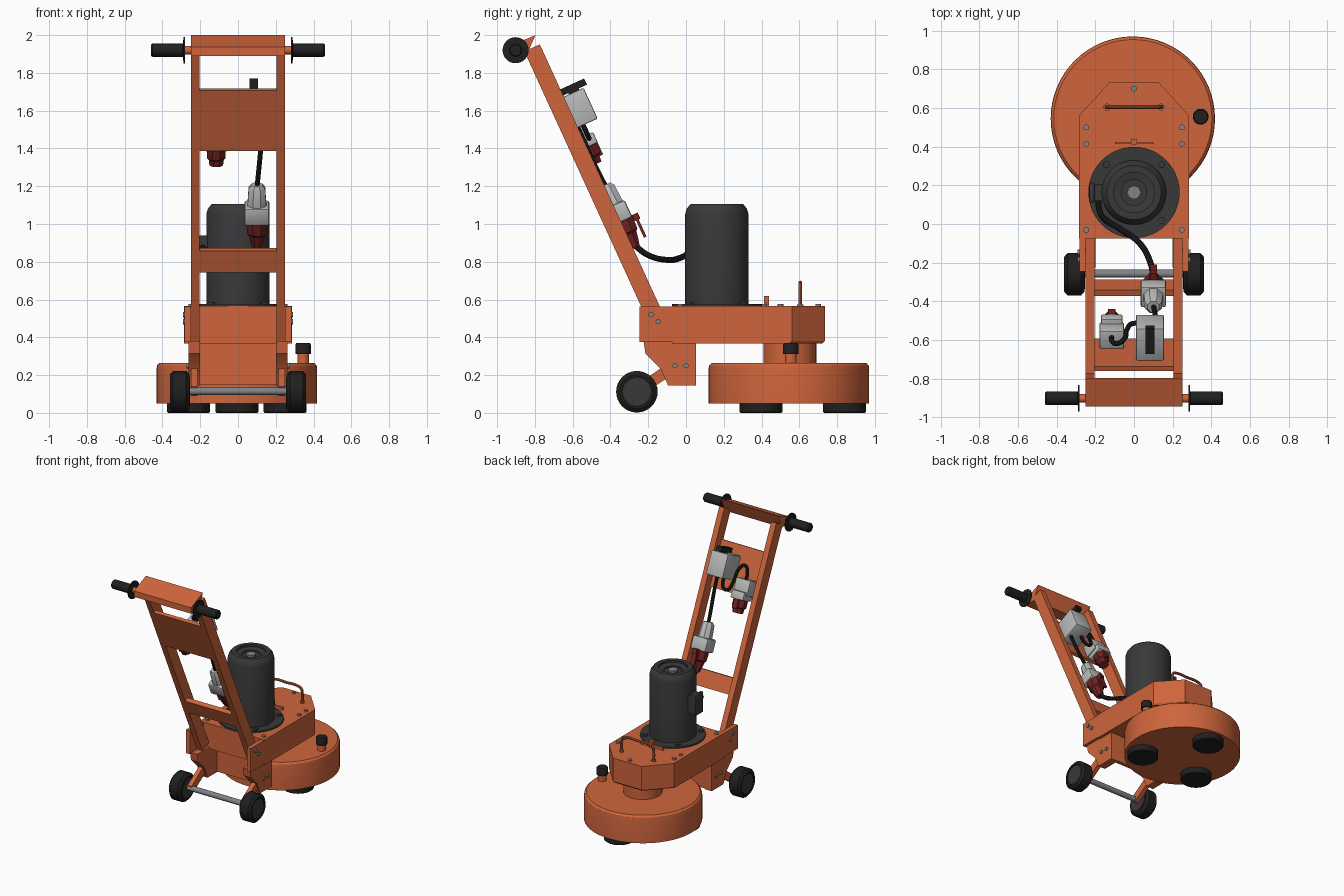
import bpy, bmesh, math
from mathutils import Vector

if "Cube" in bpy.data.objects:
    bpy.data.objects.remove(bpy.data.objects["Cube"])


def material(name, rgb):
    m = bpy.data.materials.new(name)
    m.diffuse_color = (*rgb, 1)
    m.use_nodes = True
    m.node_tree.nodes["Principled BSDF"].inputs["Base Color"].default_value = m.diffuse_color
    return m


ORANGE = material("orange_paint", (0.62, 0.13, 0.045))
MOTOR = material("dark_grey", (0.04, 0.04, 0.042))
BLACK = material("black_rubber", (0.014, 0.014, 0.015))
GREY = material("light_grey", (0.48, 0.49, 0.49))
RED = material("dark_red", (0.17, 0.016, 0.016))
STEEL = material("steel", (0.22, 0.23, 0.24))


def finish(name, bm, mat, bevel=0):
    bmesh.ops.recalc_face_normals(bm, faces=bm.faces)
    if bevel:
        bmesh.ops.bevel(bm, geom=bm.edges[:], offset=bevel, segments=2, profile=0.5, affect='EDGES')
    me = bpy.data.meshes.new(name)
    bm.to_mesh(me)
    bm.free()
    me.materials.append(mat)
    ob = bpy.data.objects.new(name, me)
    bpy.context.collection.objects.link(ob)
    smooth(ob)
    return ob


def smooth(ob):
    bpy.ops.object.select_all(action='DESELECT')
    ob.select_set(True)
    bpy.context.view_layer.objects.active = ob
    bpy.ops.object.shade_smooth_by_angle(angle=math.radians(32))


def loft(name, rings, mat, bevel=0):
    """Skin a list of equal-length point rings and cap both ends."""
    bm = bmesh.new()
    vs = [[bm.verts.new(p) for p in r] for r in rings]
    n = len(vs[0])
    for a, b in zip(vs, vs[1:]):
        for i in range(n):
            bm.faces.new((a[i], a[(i + 1) % n], b[(i + 1) % n], b[i]))
    bm.faces.new(vs[0])
    bm.faces.new(vs[-1])
    return finish(name, bm, mat, bevel)


def lathe(name, profile, origin, mat, axis=(0, 0, 1), seg=48):
    """Revolve (radius, height) points around an axis."""
    q = Vector((0, 0, 1)).rotation_difference(Vector(axis))
    o = Vector(origin)
    rings = [[o + q @ Vector((r * math.cos(2 * math.pi * i / seg), r * math.sin(2 * math.pi * i / seg), h))
              for i in range(seg)] for r, h in profile]
    return loft(name, rings, mat)


def cyl(name, r, h0, h1, origin, mat, axis=(0, 0, 1), seg=32):
    return lathe(name, [(r, h0), (r, h1)], origin, mat, axis, seg)


def box(name, x, y, z, mat, bevel=0):
    return loft(name, [[(a, y[0], z[0]), (a, y[1], z[0]), (a, y[1], z[1]), (a, y[0], z[1])] for a in x], mat, bevel)


def side_plate(name, pts, x0, x1, mat):
    return loft(name, [[(x, y, z) for y, z in pts] for x in (x0, x1)], mat)


# Leaning handle frame: s runs up the rails, m stands off toward the motor
TILT = math.radians(24.6)
UP = Vector((0, -math.sin(TILT), math.cos(TILT)))
OUT = Vector((0, math.cos(TILT), math.sin(TILT)))


def H(x, s, m):
    return Vector((x, -0.137, 0.56)) + UP * s + OUT * m


def hbox(name, x, s, m, mat, bevel=0):
    return loft(name, [[H(a, s[0], m[0]), H(a, s[1], m[0]), H(a, s[1], m[1]), H(a, s[0], m[1])] for a in x], mat, bevel)


def tube(name, pts, r, mat, spline='BEZIER'):
    cu = bpy.data.curves.new(name, 'CURVE')
    cu.dimensions = '3D'
    cu.bevel_depth, cu.bevel_resolution, cu.resolution_u = r, 3, 8
    cu.use_fill_caps = True
    sp = cu.splines.new('BEZIER')
    sp.bezier_points.add(len(pts) - 1)
    for b, p in zip(sp.bezier_points, pts):
        b.co = p
        b.handle_left_type = b.handle_right_type = 'AUTO'
    cu.materials.append(mat)
    ob = bpy.data.objects.new(name, cu)
    bpy.context.collection.objects.link(ob)
    bpy.ops.object.select_all(action='DESELECT')
    ob.select_set(True)
    bpy.context.view_layer.objects.active = ob
    bpy.ops.object.convert(target='MESH')
    smooth(bpy.context.view_layer.objects.active)


# Grinding head: shroud, pads, neck, lock knob
CX, CY = -0.006, 0.545
lathe("grinding_shroud", [(0.425, 0.05), (0.425, 0.237), (0.422, 0.252), (0.409, 0.265)], (CX, CY, 0), ORANGE, seg=64)
for k in range(3):
    a = math.radians(90 + 120 * k)
    lathe("grinding_pad", [(0.108, 0), (0.114, 0.006), (0.114, 0.052)],
          (CX + 0.295 * math.cos(a), CY + 0.295 * math.sin(a), 0), BLACK)
cyl("neck", 0.14, 0.26, 0.38, (CX, 0.55, 0), ORANGE)
cyl("knob_stem", 0.031, 0.26, 0.315, (0.345, 0.555, 0), ORANGE, seg=24)
lathe("knob", [(0.041, 0.312), (0.041, 0.362), (0.036, 0.37)], (0.345, 0.555, 0), BLACK, seg=24)

# Main housing with chamfered nose
half = [(0.285, -0.075), (0.285, 0.56), (0.125, 0.735)]
outline = half + [(-x, y) for x, y in reversed(half)]
loft("housing", [[(x, y - (d if y > 0.5 else 0), z) for x, y in outline]
                 for z, d in ((0.368, 0.012), (0.38, 0), (0.565, 0))], ORANGE)
for x, y in [(0, 0.7)] + [(s * 0.247, y) for s in (-1, 1) for y in (0.5, 0.415, -0.03)]:
    cyl("top_bolt", 0.015, 0.56, 0.576, (x, y, 0), STEEL, seg=12)
box("rear_tab", (-0.097, 0.1), (0.413, 0.425), (0.56, 0.588), ORANGE)
box("tab_pin", (-0.015, 0.015), (0.412, 0.44), (0.56, 0.62), ORANGE)
tube("lifting_handle", [(-0.14, 0.605, 0.55), (-0.14, 0.605, 0.64), (-0.132, 0.605, 0.672), (-0.105, 0.605, 0.685),
                        (0, 0.605, 0.687), (0.105, 0.605, 0.685), (0.132, 0.605, 0.672), (0.14, 0.605, 0.64),
                        (0.14, 0.605, 0.55)], 0.01, ORANGE)
for s in (-1, 1):
    cyl("lifting_handle_foot", 0.018, 0.56, 0.574, (s * 0.14, 0.605, 0), ORANGE, seg=16)

# Electric motor
M = (0, 0.163, 0)
cyl("motor_flange", 0.236, 0.56, 0.576, M, MOTOR, seg=48)
lathe("motor", [(0.168, 0.57), (0.168, 1.05), (0.16, 1.08), (0.14, 1.105), (0.105, 1.105), (0.105, 1.09),
                (0.066, 1.082), (0.066, 1.07)], M, MOTOR, seg=48)
cyl("motor_fan_hub", 0.036, 1.06, 1.085, M, STEEL, seg=8)
for k in range(4):
    a = math.radians(45 + 90 * k)
    cyl("flange_bolt", 0.018, 0.57, 0.588, (0.203 * math.cos(a), 0.163 + 0.203 * math.sin(a), 0), MOTOR, seg=12)
box("terminal_box", (-0.21, -0.13), (0.12, 0.205), (0.8, 0.94), MOTOR)
box("terminal_box_lid", (-0.232, -0.205), (0.112, 0.214), (0.79, 0.95), MOTOR, 0.006)

# Undercarriage, rails and grips on both sides
gusset = [(-0.225, 0.38), (0.052, 0.38), (0.052, 0.145), (-0.095, 0.145), (-0.135, 0.235), (-0.215, 0.315)]
arm = [(-0.275, 0.14), (-0.245, 0.09), (-0.09, 0.19), (-0.12, 0.245)]
for s in (-1, 1):
    side_plate("side_plate", [(-0.246, 0.375), (-0.05, 0.375), (-0.05, 0.562), (-0.246, 0.562)], s * 0.25, s * 0.283, ORANGE)
    side_plate("gusset", gusset, s * 0.2, s * 0.262, ORANGE)
    side_plate("wheel_arm", arm, s * 0.215, s * 0.25, ORANGE)
    for x, y, z in [(0.28, -0.185, 0.52), (0.28, -0.147, 0.483), (0.26, -0.058, 0.25), (0.26, 0, 0.25)]:
        cyl("side_bolt", 0.014, -0.005, 0.012, (s * x, y, z), STEEL, (s, 0, 0), 12)
    lathe("wheel", [(0.09, 0), (0.11, 0.018), (0.11, 0.088), (0.09, 0.105), (0.078, 0.105), (0.078, 0.095)],
          (s * 0.256, -0.26, 0.112), BLACK, (s, 0, 0), 32)
    cyl("wheel_hub", 0.075, -0.002, 0.1, (s * 0.256, -0.26, 0.112), MOTOR, (s, 0, 0), 12)
    hbox("handle_rail", (s * 0.205, s * 0.25), (-0.16, 1.53), (-0.09, 0), ORANGE)
    cyl("grip_stub", 0.022, 0, 0.05, (s * 0.24, -0.902, 1.92), ORANGE, (s, 0, 0), 20)
    lathe("grip", [(0.069, 0), (0.069, 0.008), (0.035, 0.01), (0.035, 0.172), (0.029, 0.18)],
          (s * 0.281, -0.902, 1.92), BLACK, (s, 0, 0), 32)
box("undercarriage_panel", (-0.205, 0.205), (0.02, 0.05), (0.15, 0.38), ORANGE)
cyl("axle", 0.021, -0.27, 0.27, (0, -0.257, 0.115), STEEL, (1, 0, 0), 20)

# Handle cross pieces
side_plate("handle_top", [(-0.797, 2.0), (-0.945, 1.937), (-0.945, 1.89), (-0.845, 1.89)], -0.25, 0.25, ORANGE)
hbox("upper_panel", (-0.207, 0.207), (0.95, 1.302), (-0.09, -0.065), ORANGE)
hbox("lower_crossbar", (-0.207, 0.207), (0.242, 0.368), (-0.09, -0.055), ORANGE)

# Switch box with black rocker
hbox("switch_box", (0.01, 0.155), (1.045, 1.225), (-0.067, 0.115), GREY, 0.008)
hbox("switch_neck", (0.065, 0.105), (1.22, 1.24), (0.03, 0.09), BLACK)
hbox("switch_lever", (0.06, 0.106), (1.232, 1.268), (-0.008, 0.138), BLACK)


def connector(name, x, m, sections, mat, seg=8):
    """Stacked faceted sections (s, half width) along the handle."""
    off = math.pi / seg
    rings = [[H(x + r / math.cos(off) * math.cos(off + 2 * math.pi * i / seg), s,
                m + r / math.cos(off) * math.sin(off + 2 * math.pi * i / seg))
              for i in range(seg)] for s, r in sections]
    return loft(name, rings, mat)


# Wall socket on the panel
hbox("socket_body", (-0.178, -0.052), (0.965, 1.08), (-0.067, 0.035), GREY, 0.008)
hbox("socket_collar", (-0.17, -0.06), (0.93, 0.99), (-0.06, 0.063), GREY, 0.006)
connector("socket_red_end", -0.115, 0.002, [(0.94, 0.05), (0.875, 0.05), (0.865, 0.04), (0.83, 0.036)], RED)
hbox("socket_latch", (-0.135, -0.095), (0.86, 0.94), (0.04, 0.062), RED)

# Hanging plug coupling
connector("plug_grey_back", 0.1, 0.005, [(0.71, 0.03), (0.69, 0.044), (0.59, 0.05)], GREY)
hbox("plug_grey_collar", (0.034, 0.166), (0.495, 0.595), (-0.055, 0.065), GREY, 0.012)
connector("plug_red_end", 0.1, 0.012, [(0.5, 0.055), (0.43, 0.052), (0.42, 0.042), (0.36, 0.03), (0.34, 0.024)], RED)
hbox("plug_latch", (0.082, 0.118), (0.37, 0.5), (0.075, 0.09), RED)
hbox("plug_latch_pivot", (0.082, 0.118), (0.47, 0.505), (0.05, 0.1), RED)

# Cables
tube("motor_cable", [H(0.1, 0.36, 0.01), (0.085, -0.2, 0.835), (0.03, -0.1, 0.81), (-0.08, -0.02, 0.825),
                     (-0.165, 0.04, 0.86), (-0.19, 0.13, 0.875)], 0.016, BLACK)
tube("drop_cable", [H(0.125, 1.06, 0), H(0.122, 0.95, 0), H(0.11, 0.8, 0), H(0.1, 0.69, 0.005)], 0.013, BLACK)
tube("loop_cable", [H(0.05, 1.06, 0.03), H(0.04, 0.985, 0.03), H(0.0, 0.97, 0.03), H(-0.035, 1.04, 0.03),
                    H(-0.05, 1.14, 0.02), H(-0.083, 1.175, 0.01), H(-0.113, 1.13, 0), H(-0.115, 1.06, 0)], 0.013, BLACK)
